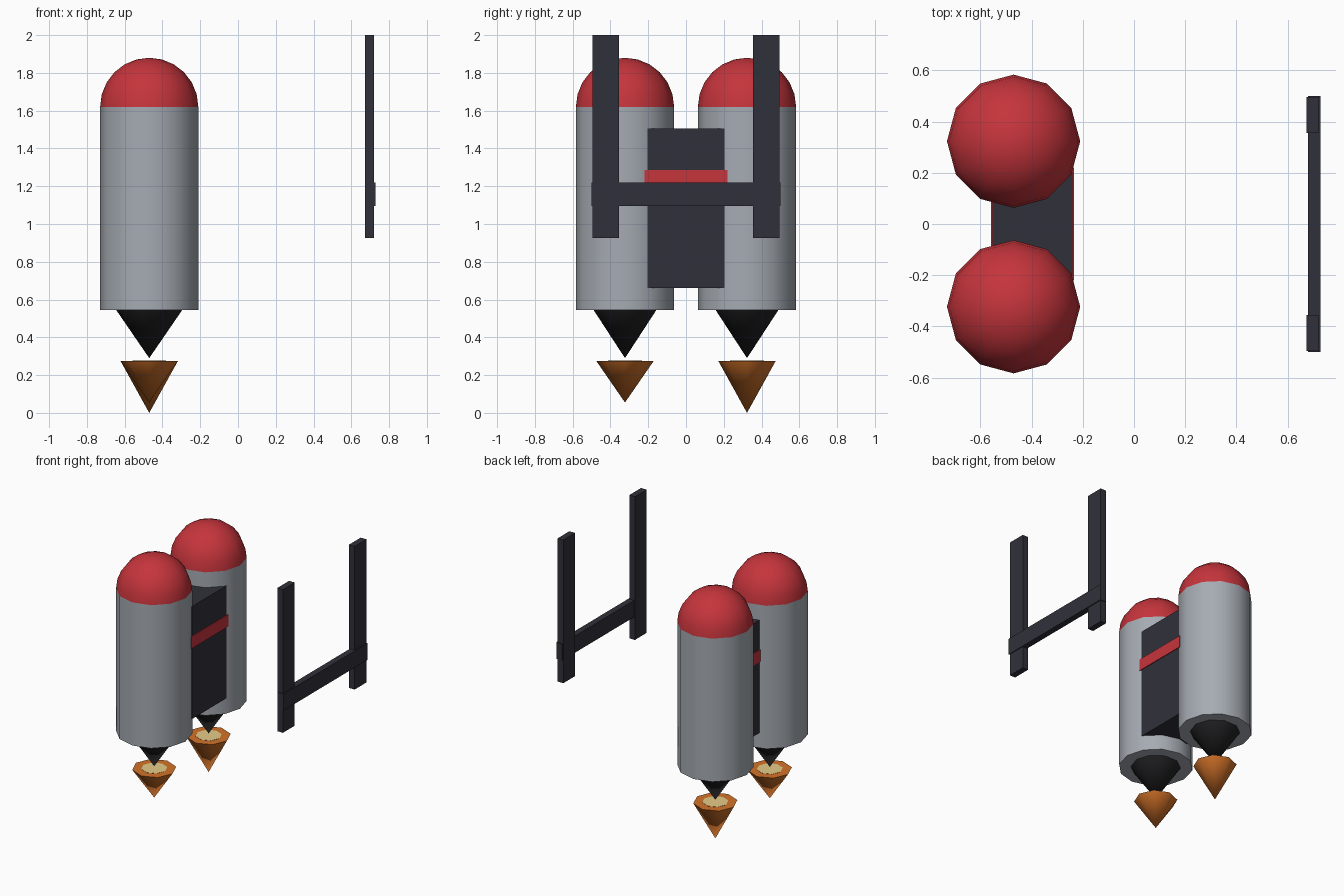
import bpy, bmesh, math

if "Cube" in bpy.data.objects:
    bpy.data.objects.remove(bpy.data.objects["Cube"])


def material(name, rgb):
    m = bpy.data.materials.new(name)
    m.diffuse_color = (*rgb, 1)
    m.use_nodes = True
    m.node_tree.nodes["Principled BSDF"].inputs["Base Color"].default_value = m.diffuse_color
    return m


GREY = material("tank grey", (0.38, 0.41, 0.45))
RED = material("dome red", (0.56, 0.035, 0.045))
DARK = material("strap charcoal", (0.03, 0.03, 0.042))
BLACK = material("nozzle black", (0.016, 0.016, 0.018))
ORANGE = material("flame orange", (0.65, 0.17, 0.022))
YELLOW = material("flame core yellow", (0.8, 0.6, 0.25))


def finish(name, bm, mat, angle=None):
    bmesh.ops.recalc_face_normals(bm, faces=bm.faces)
    me = bpy.data.meshes.new(name)
    bm.to_mesh(me)
    bm.free()
    me.materials.append(mat)
    ob = bpy.data.objects.new(name, me)
    bpy.context.collection.objects.link(ob)
    if angle:
        bpy.context.view_layer.objects.active = ob
        ob.select_set(True)
        bpy.ops.object.shade_smooth_by_angle(angle=math.radians(angle))
        ob.select_set(False)
    return ob


def box(name, lo, hi, mat):
    bm = bmesh.new()
    bmesh.ops.create_cube(bm, size=1)
    for v in bm.verts:
        v.co = [l + (h - l) * (c + 0.5) for l, h, c in zip(lo, hi, v.co)]
    return finish(name, bm, mat)


def lathe(name, x, y, profile, sides, mat, angle=50):
    """Turn a list of (radius, z) points; radius 0 makes a tip, open ends are capped."""
    bm = bmesh.new()
    rings = []
    for r, z in profile:
        if r == 0:
            rings.append([bm.verts.new((x, y, z))] * sides)
        else:
            rings.append([bm.verts.new((x + r * math.cos(2 * math.pi * i / sides),
                                        y + r * math.sin(2 * math.pi * i / sides), z))
                          for i in range(sides)])
    for a, b in zip(rings, rings[1:]):
        for i in range(sides):
            j = (i + 1) % sides
            bm.faces.new(list(dict.fromkeys((a[i], a[j], b[j], b[i]))))
    for ring, (r, z) in ((rings[0], profile[0]), (rings[-1], profile[-1])):
        if r:
            bm.faces.new(ring)
    return finish(name, bm, mat, angle)


TX, R = -0.47, 0.26
for side, s, tip in (("right", -1, 0.055), ("left", 1, 0.0)):
    y = s * 0.323
    # fuel tank with domed cap
    lathe(f"{side}_tank", TX, y, [(R, 0.545), (R, 1.62)], 12, GREY)
    dome = [(R * math.cos(math.pi / 12 * k), 1.62 + R * math.sin(math.pi / 12 * k)) for k in range(6)]
    lathe(f"{side}_dome", TX, y, dome + [(0, 1.88)], 12, RED)
    # nozzle and flame with a pale core
    lathe(f"{side}_nozzle", TX, y, [(0.175, 0.545), (0, 0.29)], 10, BLACK)
    lathe(f"{side}_flame", TX, y, [(0.152, 0.275), (0, tip)], 8, ORANGE)
    lathe(f"{side}_flame_core", TX, y, [(0.09, 0.277), (0, tip + 0.09)], 8, YELLOW)
    # shoulder strap
    ya, yb = sorted((s * 0.355, s * 0.495))
    box(f"{side}_strap", (0.673, ya, 0.925), (0.72, yb, 2.0), DARK)

# back plate between the tanks with a red band
box("back_plate", (-0.553, -0.205, 0.66), (-0.24, 0.205, 1.505), DARK)
box("plate_band", (-0.558, -0.22, 1.195), (-0.234, 0.22, 1.285), RED)

# chest strap joining the shoulder straps
box("chest_strap", (0.68, -0.5, 1.095), (0.727, 0.5, 1.22), DARK)
